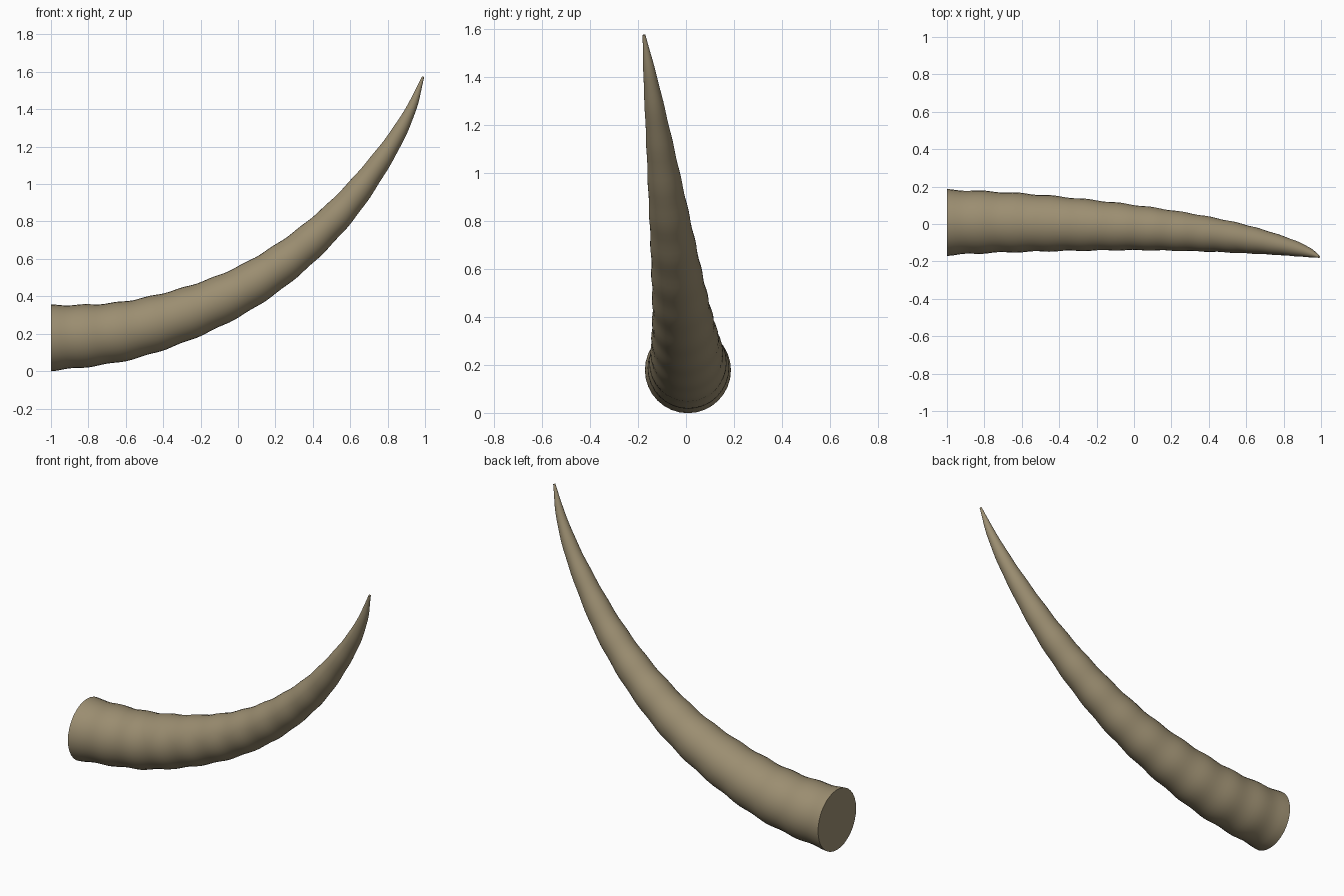
import bpy, bmesh, math
from mathutils import Vector

if "Cube" in bpy.data.objects:
    bpy.data.objects.remove(bpy.data.objects["Cube"])

# Horn centre line and radius: x, y, z, r
STATIONS = [
    (-1.0, 0.008, 0.178, 0.176), (-0.8, 0.010, 0.190, 0.166),
    (-0.6, 0.007, 0.216, 0.157), (-0.4, 0.001, 0.267, 0.146),
    (-0.2, -0.008, 0.336, 0.134), (0.0, -0.019, 0.426, 0.121),
    (0.2, -0.035, 0.548, 0.108), (0.4, -0.055, 0.706, 0.093),
    (0.6, -0.082, 0.909, 0.075), (0.8, -0.118, 1.178, 0.050),
    (0.92, -0.148, 1.390, 0.029), (0.99, -0.175, 1.574, 0.006)]
SIDES, STEPS = 32, 8
RIPPLE_LENGTH, RIPPLE_DEPTH = 0.19, 0.018


def spline(a, b, c, d, t):
    return 0.5 * (2 * b + (c - a) * t + (2 * a - 5 * b + 4 * c - d) * t ** 2
                  + (3 * b - a - 3 * c + d) * t ** 3)


# Smooth samples along the horn
pts = [Vector(s) for s in STATIONS]
pts = [2 * pts[0] - pts[1]] + pts + [2 * pts[-1] - pts[-2]]
path = [spline(*pts[i:i + 4], k / STEPS)
        for i in range(len(pts) - 3) for k in range(STEPS)] + [pts[-2]]

# Rippled rings swept along the centre line
bm = bmesh.new()
rings, length = [], 0.0
for i, p in enumerate(path):
    before, after = path[max(i - 1, 0)].xyz, path[min(i + 1, len(path) - 1)].xyz
    tangent = (after - before).normalized() if i else Vector((1, 0, 0))
    if i:
        length += (p.xyz - before).length
    side = Vector((0, 0, 1)).cross(Vector((tangent.x, 0, tangent.z))).normalized()
    side = (side - tangent * side.dot(tangent)).normalized()
    up = tangent.cross(side)
    r = p.w * (1 + RIPPLE_DEPTH * math.cos(2 * math.pi * length / RIPPLE_LENGTH))
    rings.append([bm.verts.new(p.xyz + r * (side * math.cos(a) + up * math.sin(a)))
                  for a in (2 * math.pi * k / SIDES for k in range(SIDES))])
for a, b in zip(rings, rings[1:]):
    for k in range(SIDES):
        n = (k + 1) % SIDES
        bm.faces.new((a[k], a[n], b[n], b[k]))

# Flat base and small blunt tip
bm.faces.new(rings[0])
bm.faces.new(rings[-1])
bmesh.ops.recalc_face_normals(bm, faces=bm.faces)

mesh = bpy.data.meshes.new("horn")
bm.to_mesh(mesh)
bm.free()
horn = bpy.data.objects.new("horn", mesh)
bpy.context.collection.objects.link(horn)

mat = bpy.data.materials.new("horn tan")
mat.diffuse_color = (0.33, 0.27, 0.165, 1)
mat.use_nodes = True
mat.node_tree.nodes["Principled BSDF"].inputs["Base Color"].default_value = mat.diffuse_color
mesh.materials.append(mat)

bpy.context.view_layer.objects.active = horn
horn.select_set(True)
bpy.ops.object.shade_smooth_by_angle(angle=math.radians(40))
